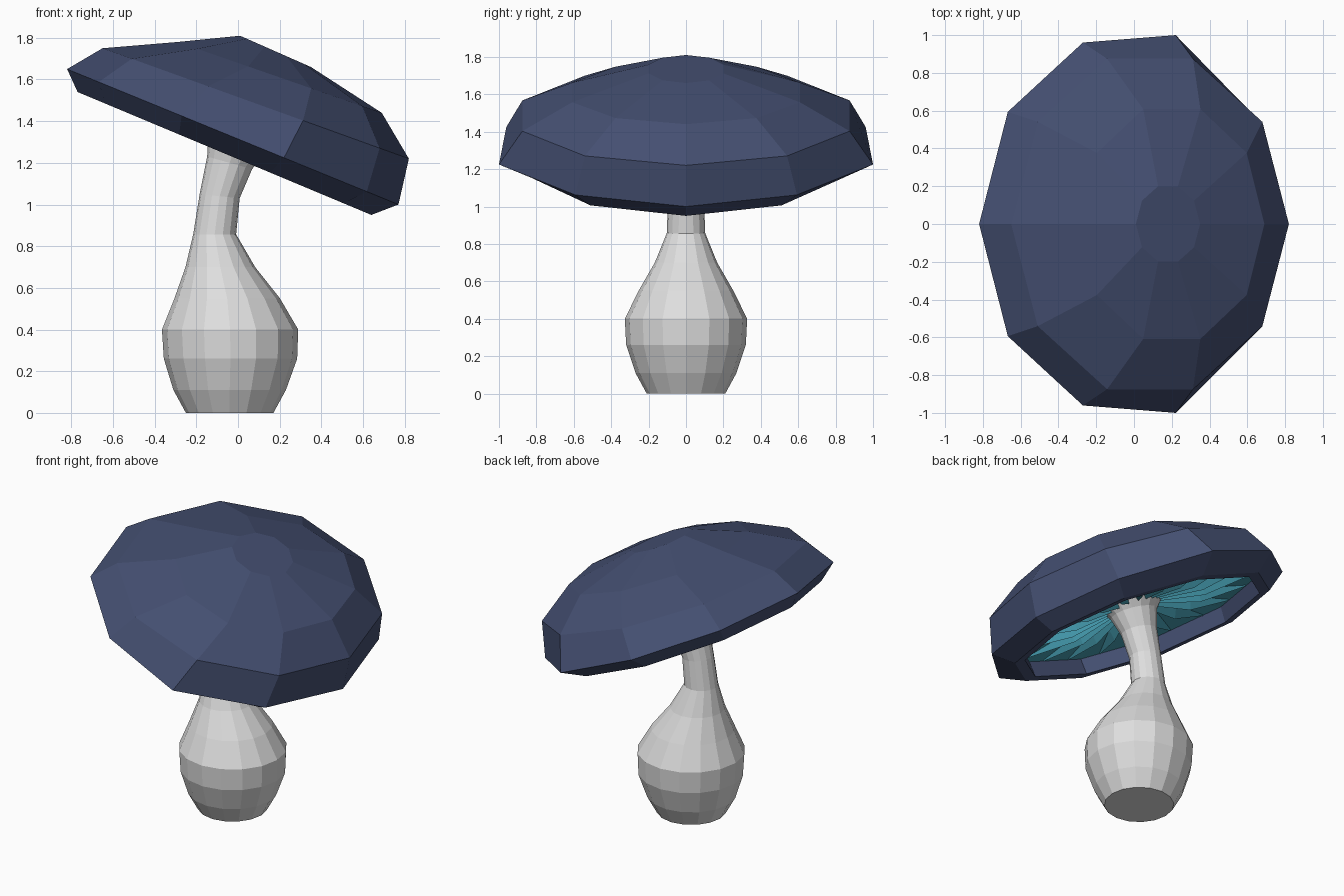
import bpy, bmesh
from math import sin, cos, pi, radians
from mathutils import Vector

if "Cube" in bpy.data.objects:
    bpy.data.objects.remove(bpy.data.objects["Cube"])


def material(name, rgb):
    m = bpy.data.materials.new(name)
    m.use_nodes = True
    m.diffuse_color = (*rgb, 1)
    m.node_tree.nodes["Principled BSDF"].inputs["Base Color"].default_value = (*rgb, 1)
    return m


navy = material("navy blue", (0.058, 0.078, 0.165))
teal = material("teal", (0.061, 0.342, 0.445))
pale = material("pale grey", (0.73, 0.73, 0.73))


def finish(bm, name, mat, recalc=True):
    if recalc:
        bmesh.ops.recalc_face_normals(bm, faces=bm.faces)
    mesh = bpy.data.meshes.new(name)
    bm.to_mesh(mesh)
    bm.free()
    mesh.materials.append(mat)
    ob = bpy.data.objects.new(name, mesh)
    bpy.context.collection.objects.link(ob)
    return ob


def loft(bm, rings, cap_start=False, cap_end=False):
    loops = [[bm.verts.new(p) for p in ring] for ring in rings]
    n = len(loops[0])
    for a, b in zip(loops, loops[1:]):
        for i in range(n):
            j = (i + 1) % n
            bm.faces.new((a[i], a[j], b[j], b[i]))
    if cap_start:
        bm.faces.new(loops[0][::-1])
    if cap_end:
        bm.faces.new(loops[-1])


def tilted_ring(cx, cz, rx, drop, ry, n=10, bump=1.0):
    """Ellipse whose +x side is lowered by drop; bump widens its broadest corners."""
    pts = []
    for i in range(n):
        a = 2 * pi * i / n
        wide = bump if i in (2, n - 2) else 1.0
        pts.append(Vector((cx + rx * cos(a), ry * sin(a) * wide, cz - drop * cos(a))))
    return pts


# Directions of the leaning cap
TILT = radians(22.7)
up = Vector((sin(TILT), 0, cos(TILT)))
along = Vector((cos(TILT), 0, -sin(TILT)))
mouth = Vector((-0.065, 0, 1.245))


def ceiling(t, angle, lift=0.0, side=0.0):
    """Point on the underside; t runs from the axis to the rim."""
    p = mouth + up * (0.1 + 0.1 * (1 - t) + lift)
    p += along * (0.71 * t * cos(angle) - side * sin(angle))
    p.y += 0.81 * t * sin(angle) + side * cos(angle)
    return p


# Cap shell: inner lip, rim and faceted dome
bm = bmesh.new()
inner_top = [ceiling(1, 2 * pi * i / 10) for i in range(10)]
loft(bm, [
    inner_top,
    tilted_ring(-0.065, 1.245, 0.65, 0.272, 0.80),
    tilted_ring(-0.065, 1.245, 0.705, 0.295, 0.87),
    tilted_ring(-0.025, 1.325, 0.795, 0.325, 1.01, bump=1.041),
    tilted_ring(0.085, 1.485, 0.735, 0.265, 0.92),
    tilted_ring(0.20, 1.61, 0.49, 0.17, 0.64),
    tilted_ring(0.18, 1.735, 0.17, 0.075, 0.21),
], cap_end=True)
finish(bm, "cap", navy)

# Underside of the cap, facing down
bm = bmesh.new()
loft(bm, [[ceiling(t, -2 * pi * i / 10) for i in range(10)] for t in (1, 0.15)],
     cap_end=True)
finish(bm, "cap_underside", teal, recalc=False)

# Radiating gills: tapered wedges hanging from the underside
bm = bmesh.new()
GILLS = 20
for k in range(GILLS):
    a = 2 * pi * (k + 0.5) / GILLS
    rings = []
    for t, width, depth in ((0.2, 0.015, 0.06), (0.55, 0.03, 0.075), (0.95, 0.004, 0.01)):
        rings.append([ceiling(t, a, 0.005, -width), ceiling(t, a, -depth, width * 0.5),
                      ceiling(t, a, 0.005, width)])
    loft(bm, rings, True, True)
finish(bm, "gills", teal)

# Stem: bulbous base, narrow neck bending into the cap
profile = [  # centre x, height, radius, tilt drop
    (-0.04, 0.0, 0.21, 0), (-0.04, 0.11, 0.27, 0), (-0.036, 0.26, 0.32, 0),
    (-0.038, 0.40, 0.327, 0), (-0.052, 0.55, 0.253, 0), (-0.085, 0.70, 0.167, 0),
    (-0.112, 0.857, 0.103, 0), (-0.088, 1.04, 0.096, 0.01),
    (-0.04, 1.20, 0.108, 0.03), (0.0, 1.31, 0.14, 0.05), (0.02, 1.40, 0.2, 0.08),
]
bm = bmesh.new()
loft(bm, [tilted_ring(x, z, r, d, r, 16) for x, z, r, d in profile], True, True)
finish(bm, "stem", pale)
